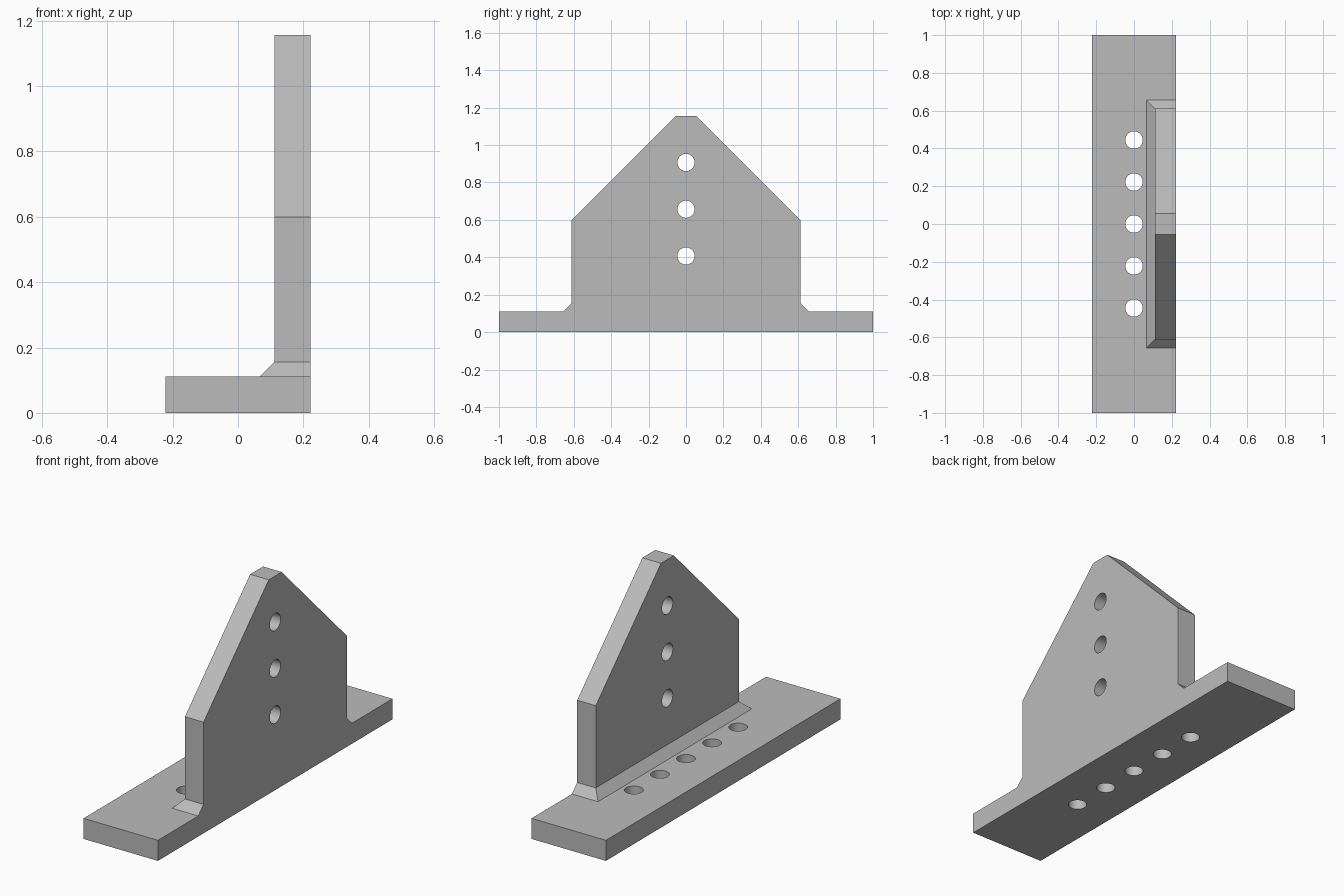
import bpy, bmesh, math
from mathutils import Matrix

cube = bpy.data.objects.get("Cube")
if cube:
    bpy.data.objects.remove(cube, do_unlink=True)

grey = bpy.data.materials.new("plain grey")
grey.use_nodes = True
COLOUR = (0.5, 0.5, 0.5, 1)
grey.diffuse_color = COLOUR
grey.node_tree.nodes["Principled BSDF"].inputs["Base Color"].default_value = COLOUR

# Shared dimensions
HALF_LENGTH, HALF_WIDTH, THICK = 1.0, 0.222, 0.111
INNER_X = HALF_WIDTH - THICK
CHAMFER, HALF_PLATE = 0.045, 0.611
SHOULDER_Z, TOP_Z, HALF_TIP = 0.6, 1.156, 0.055
HOLE_RADIUS = 0.046


def make_object(name, bm):
    bmesh.ops.recalc_face_normals(bm, faces=bm.faces)
    mesh = bpy.data.meshes.new(name)
    bm.to_mesh(mesh)
    bm.free()
    mesh.materials.append(grey)
    obj = bpy.data.objects.new(name, mesh)
    bpy.context.collection.objects.link(obj)
    return obj


def loft(name, lower, upper):
    """Solid between two matching rings of points."""
    bm = bmesh.new()
    a = [bm.verts.new(p) for p in lower]
    b = [bm.verts.new(p) for p in upper]
    bm.faces.new(a)
    bm.faces.new(b)
    for i in range(len(a)):
        j = (i + 1) % len(a)
        bm.faces.new((a[i], a[j], b[j], b[i]))
    return make_object(name, bm)


def rectangle(x0, x1, half_y, z):
    return [(x0, -half_y, z), (x1, -half_y, z), (x1, half_y, z), (x0, half_y, z)]


def combine(target, tool, operation):
    """Apply a boolean and remove the tool object."""
    tool.hide_render = True
    mod = target.modifiers.new(operation.title(), 'BOOLEAN')
    mod.operation, mod.solver, mod.object = operation, 'EXACT', tool
    bpy.context.view_layer.objects.active = target
    bpy.ops.object.modifier_apply(modifier=mod.name)
    bpy.data.objects.remove(tool, do_unlink=True)


def drill(target, centre, rotation):
    bm = bmesh.new()
    bmesh.ops.create_cone(bm, cap_ends=True, segments=48, radius1=HOLE_RADIUS,
                          radius2=HOLE_RADIUS, depth=4 * THICK,
                          matrix=Matrix.Translation(centre) @ rotation)
    combine(target, make_object("hole_cutter", bm), 'DIFFERENCE')


# Base flange
bracket = loft("angle_bracket",
               rectangle(-HALF_WIDTH, HALF_WIDTH, HALF_LENGTH, 0),
               rectangle(-HALF_WIDTH, HALF_WIDTH, HALF_LENGTH, THICK))

# Chamfered foot around the upright
foot = loft("chamfered_foot",
            rectangle(INNER_X - CHAMFER, HALF_WIDTH, HALF_PLATE + CHAMFER, THICK),
            rectangle(INNER_X, HALF_WIDTH, HALF_PLATE, THICK + CHAMFER))

# Upright plate with sloping shoulders
half = [(HALF_PLATE, THICK + CHAMFER), (HALF_PLATE, SHOULDER_Z), (HALF_TIP, TOP_Z)]
profile = half + [(-y, z) for y, z in reversed(half)]
upright = loft("upright_plate",
               [(INNER_X, y, z) for y, z in profile],
               [(HALF_WIDTH, y, z) for y, z in profile])

combine(bracket, foot, 'UNION')
combine(bracket, upright, 'UNION')

# Bolt holes through the base and the upright
for i in range(-2, 3):
    drill(bracket, (0, i * 0.2222, THICK / 2), Matrix())
for z in (0.407, 0.657, 0.907):
    drill(bracket, ((INNER_X + HALF_WIDTH) / 2, 0, z), Matrix.Rotation(math.pi / 2, 4, 'Y'))

# Merge flush faces and smooth only the hole walls
bm = bmesh.new()
bm.from_mesh(bracket.data)
bmesh.ops.remove_doubles(bm, verts=bm.verts, dist=0.0001)
bmesh.ops.dissolve_limit(bm, angle_limit=math.radians(1), verts=bm.verts, edges=bm.edges)
bm.to_mesh(bracket.data)
bm.free()
bpy.ops.object.select_all(action='DESELECT')
bracket.select_set(True)
bpy.context.view_layer.objects.active = bracket
bpy.ops.object.shade_smooth_by_angle(angle=math.radians(30))
